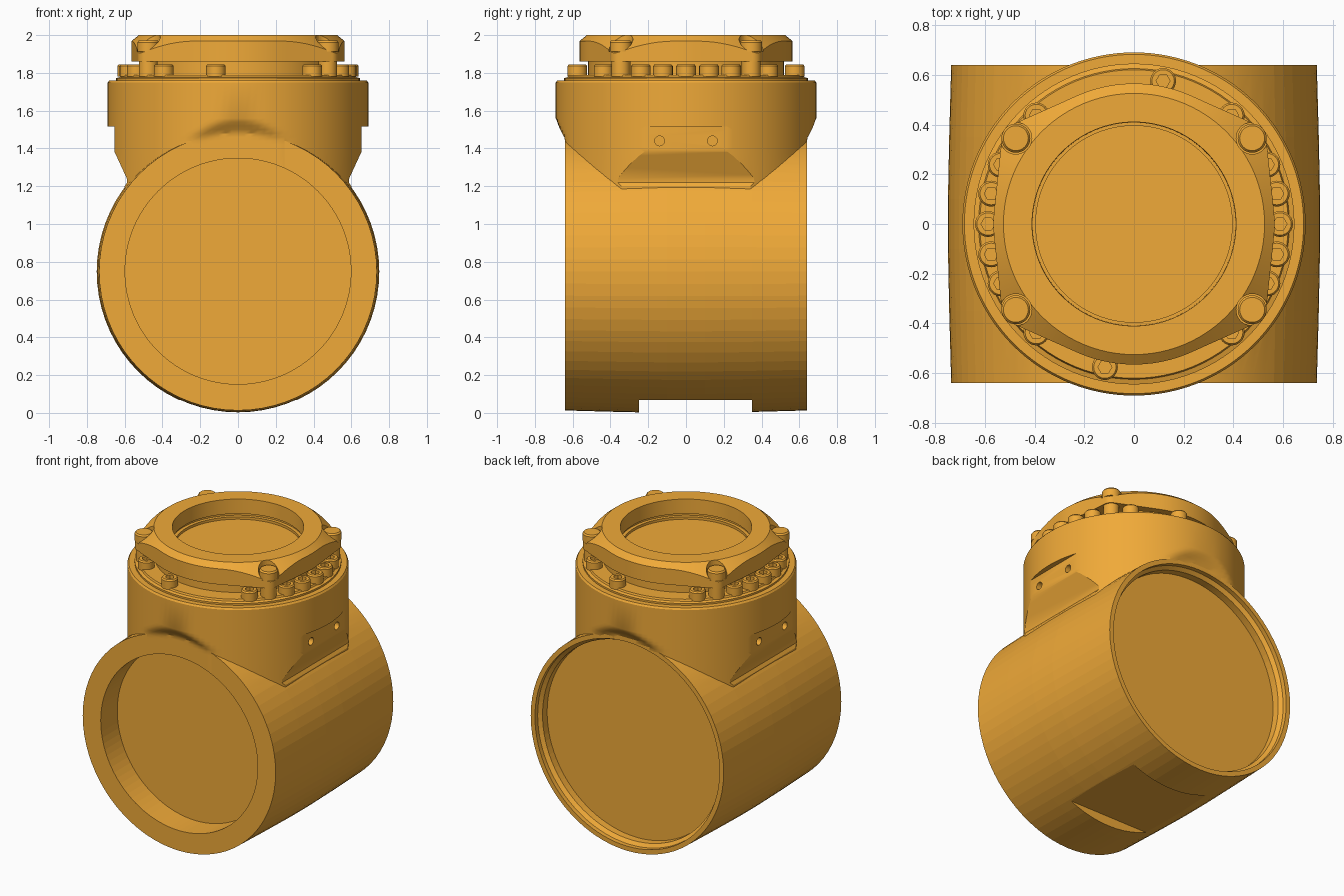
import bpy, bmesh
from math import sin, cos, pi, radians, ceil, sqrt
from mathutils import Vector, Matrix, geometry

if "Cube" in bpy.data.objects:
    bpy.data.objects.remove(bpy.data.objects["Cube"])

paint = bpy.data.materials.new("orange_paint")
paint.diffuse_color = (0.87, 0.40, 0.04, 1)
paint.use_nodes = True
paint.node_tree.nodes["Principled BSDF"].inputs["Base Color"].default_value = paint.diffuse_color


def loft(name, rings):
    """Skin a stack of equal-length point rings and cap both ends."""
    bm = bmesh.new()
    vs = [[bm.verts.new(p) for p in ring] for ring in rings]
    n = len(vs[0])
    for a, b in zip(vs, vs[1:]):
        for i in range(n):
            j = (i + 1) % n
            bm.faces.new((a[i], a[j], b[j], b[i]))
    bm.faces.new(vs[0])
    bm.faces.new(vs[-1])
    bmesh.ops.recalc_face_normals(bm, faces=bm.faces)
    me = bpy.data.meshes.new(name)
    bm.to_mesh(me)
    bm.free()
    me.materials.append(paint)
    ob = bpy.data.objects.new(name, me)
    bpy.context.collection.objects.link(ob)
    return ob


def lathe(name, profile, n=96, at=(0, 0, 0), axis='Z'):
    """Revolve (radius, height) pairs; radius may be a function of angle."""
    rot = {'Z': Matrix(), 'Y': Matrix.Rotation(-pi / 2, 4, 'X'),
           'X': Matrix.Rotation(pi / 2, 4, 'Y')}[axis]
    rings = []
    for r, h in profile:
        ring = []
        for i in range(n):
            a = 2 * pi * i / n
            q = r(a) if callable(r) else r
            ring.append(rot @ Vector((q * cos(a), q * sin(a), h)) + Vector(at))
        rings.append(ring)
    return loft(name, rings)


def boolean(ob, other, op='DIFFERENCE'):
    m = ob.modifiers.new("cut", 'BOOLEAN')
    m.operation, m.object, m.solver = op, other, 'EXACT'
    bpy.context.view_layer.objects.active = ob
    bpy.ops.object.modifier_apply(modifier=m.name)
    bpy.data.objects.remove(other, do_unlink=True)


def smooth(ob, angle=30):
    bpy.ops.object.select_all(action='DESELECT')
    ob.select_set(True)
    bpy.context.view_layer.objects.active = ob
    bpy.ops.object.shade_smooth_by_angle(angle=radians(angle))


# Horizontal barrel, slightly bulged in the middle
body = lathe("body", [(0.735, -0.64), (0.743, -0.35), (0.748, -0.1), (0.748, 0.1),
                      (0.743, 0.35), (0.735, 0.64)], n=72, at=(0, 0, 0.748), axis='Y')


# Upright neck, overhanging the barrel's end planes above its rim
def neck_radius(z):
    def radius(a):
        rim = 0.75 + sqrt(0.735 ** 2 - (0.69 * cos(a)) ** 2)
        reach = 0.64 + max(0, z - rim) * 0.7
        return min(0.69, reach / max(abs(sin(a)), 1e-4))
    return radius


levels = [1.1] + [1.38 + 0.02 * i for i in range(10)]
neck = lathe("neck", [(neck_radius(z), z) for z in levels] +
             [(0.69, 1.748), (0.682, 1.76), (0.645, 1.76)], n=120)

# Flat pads and sloping flats on both sides of the neck
flat = [(0.655, 1.515), (0.9, 1.515), (0.9, 1.0), (0.6, 1.0), (0.6, 1.2),
        (0.587, 1.22), (0.588, 1.24), (0.655, 1.385)]
for s in (-1, 1):
    boolean(neck, loft("flat_cutter", [[(s * x, y, z) for x, z in flat] for y in (-0.55, 0.55)]))
boolean(body, neck, 'UNION')
for s in (-1, 1):
    for y in (-0.14, 0.14):
        boolean(body, lathe("hole_cutter", [(0.026, -0.06), (0.026, 0.06)], n=20,
                            at=(s * 0.66, y, 1.44), axis='X'))

# Deep front port, shallow stepped back port, flat pocket underneath
boolean(body, lathe("front_port_cutter", [(0.598, -0.75), (0.598, -0.46)],
                    at=(0, 0, 0.75), axis='Y'))
boolean(body, lathe("back_port_cutter", [(0.68, 0.54), (0.68, 0.59), (0.703, 0.61), (0.703, 0.65)],
                    at=(0, 0, 0.748), axis='Y'))
pocket = [(-1, -0.25), (1, -0.25), (1, 0.35), (-1, 0.35)]
boolean(body, loft("pocket_cutter", [[(x, y, z) for x, y in pocket] for z in (-0.2, 0.068)]))
smooth(body)
for p in body.data.polygons:      # the barrel keeps its visible facets
    if p.center.z < 1.2:
        p.use_smooth = False

# Stepped cover plate with the collar that carries the cap
smooth(lathe("cover_plate", [(0.645, 1.75), (0.645, 1.772), (0.625, 1.778), (0.62, 1.79),
                             (0.52, 1.79), (0.52, 1.865)]))


# Socket-head screws around the plate
def hexagon(r):
    return lambda a: r * cos(pi / 6) / cos(a % (pi / 3) - pi / 6)


R = 0.587
side = [-48, -24, -12, 0, 12, 24, 48]
for deg in side + [180 - d for d in side] + [78.5, 258.5]:
    a = radians(deg)
    smooth(lathe("plate_screw", [(0.052, 1.78), (0.052, 1.836), (0.045, 1.845), (hexagon(0.028), 1.845),
                                 (hexagon(0.028), 1.815)], n=24, at=(R * cos(a), R * sin(a), 0)))

# Cap outline: a disc with four ears wrapped by a convex hull
ears = [(sx * 0.475, sy * 0.345) for sx in (-1, 1) for sy in (-1, 1)]
pts = []
for cx, cy, r in [(0, 0, 0.565)] + [(x, y, 0.056) for x, y in ears]:
    pts += [Vector((cx + r * cos(i * pi / 48), cy + r * sin(i * pi / 48))) for i in range(96)]
hull = [pts[i] for i in geometry.convex_hull_2d(pts)]
outline = []
for p, q in zip(hull, hull[1:] + hull[:1]):
    k = max(1, ceil((q - p).length / 0.04))
    outline += [p.lerp(q, i / k) for i in range(k)]


def circle(r, z):
    return [(r * p.x / p.length, r * p.y / p.length, z) for p in outline]


cap = loft("cap", [[(p.x, p.y, 1.86) for p in outline],
                   [(p.x, p.y, 2.0 - 0.8 * (p.length - 0.525)) for p in outline],
                   circle(0.525, 2.0), circle(0.41, 2.0), circle(0.408, 1.90), circle(0.418, 1.90),
                   circle(0.418, 1.885), circle(0.395, 1.885), circle(0.395, 1.868)])
for x, y in ears:
    boolean(cap, lathe("ear_cutter", [(0.064, 1.912), (0.064, 2.1)], n=32, at=(x, y, 0)))
smooth(cap)

# Clamp bolts and their posts at the ears
for x, y in ears:
    smooth(lathe("clamp_bolt", [(0.05, 1.78), (0.05, 1.912), (0.058, 1.912), (0.058, 1.962),
                                (0.05, 1.972)], n=32, at=(x, y, 0)))
